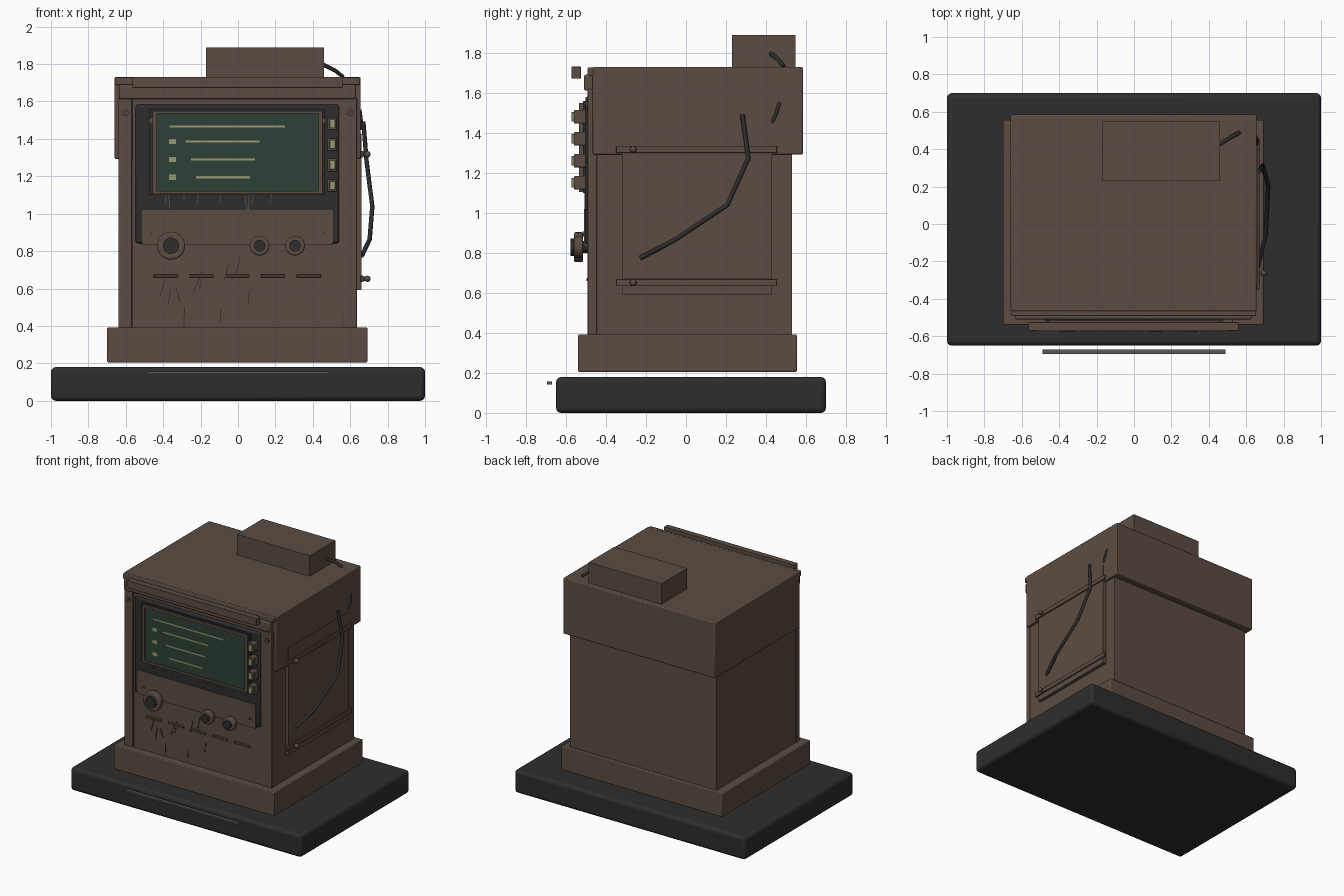
import bpy
import math
from mathutils import Vector

old = bpy.data.objects.get("Cube")
if old:
    bpy.data.objects.remove(old, do_unlink=True)


def material(name, rgb):
    m = bpy.data.materials.new(name)
    m.use_nodes = True
    m.diffuse_color = (*rgb, 1)
    m.node_tree.nodes["Principled BSDF"].inputs["Base Color"].default_value = (*rgb, 1)
    return m


BROWN = material("aged brown", (0.105, 0.073, 0.054))
DARK = material("charcoal", (0.027, 0.027, 0.027))
GREEN = material("screen green", (0.026, 0.052, 0.038))
OLIVE = material("pale olive", (0.31, 0.33, 0.16))
GREY = material("slate strip", (0.09, 0.1, 0.11))
GRIME = material("dark grime", (0.045, 0.03, 0.022))


def finish(ob, name, mat):
    ob.name = ob.data.name = name
    ob.data.materials.append(mat)
    return ob


def box(name, mat, x, y, z, bevel=0.0, segments=2):
    """Box from (min, max) pairs on each axis."""
    bpy.ops.mesh.primitive_cube_add(size=1, location=[sum(r) / 2 for r in (x, y, z)])
    ob = finish(bpy.context.object, name, mat)
    ob.scale = [r[1] - r[0] for r in (x, y, z)]
    bpy.ops.object.transform_apply(location=False, rotation=False, scale=True)
    if bevel:
        mod = ob.modifiers.new("Rounded edges", 'BEVEL')
        mod.width, mod.segments = bevel, segments
        bpy.ops.object.shade_smooth_by_angle(angle=math.radians(35))
    return ob


def disc(name, mat, x, z, radius, y_front, y_back, sides=24, bevel=0.0):
    """Cylinder that faces the front."""
    bpy.ops.mesh.primitive_cylinder_add(
        vertices=sides, radius=radius, depth=y_back - y_front,
        location=(x, (y_front + y_back) / 2, z), rotation=(math.pi / 2, 0, 0))
    ob = finish(bpy.context.object, name, mat)
    if bevel:
        mod = ob.modifiers.new("Rounded rim", 'BEVEL')
        mod.width, mod.segments = bevel, 2
    bpy.ops.object.shade_smooth_by_angle(angle=math.radians(35))
    return ob


def cable(name, mat, points, radius):
    curve = bpy.data.curves.new(name, 'CURVE')
    curve.dimensions = '3D'
    curve.bevel_depth, curve.bevel_resolution = radius, 2
    curve.use_fill_caps = True
    spline = curve.splines.new('POLY')
    spline.points.add(len(points) - 1)
    for p, co in zip(spline.points, points):
        p.co = (*co, 1)
    ob = bpy.data.objects.new(name, curve)
    bpy.context.collection.objects.link(ob)
    curve.materials.append(mat)
    return ob


def streak(name, mat, x0, z0, x1, z1, y):
    """Thin plate along a line on the front."""
    a, b = Vector((x0, z0)), Vector((x1, z1))
    d = b - a
    mid = (a + b) / 2
    ob = box(name, mat, (mid.x - 0.0025, mid.x + 0.0025), (y - 0.003, y + 0.003),
             (mid.y - d.length / 2, mid.y + d.length / 2))
    ob.rotation_euler.y = math.atan2(d.x, d.y)


# Floor slab, plinth and cabinet
box("floor_slab", DARK, (-1, 1), (-0.65, 0.7), (0, 0.18), 0.025, 3)
box("floor_strip", GREY, (-0.49, 0.488), (-0.695, -0.67), (0.143, 0.156))
box("plinth", BROWN, (-0.7, 0.692), (-0.54, 0.555), (0.205, 0.392), 0.006)
box("cabinet", BROWN, (-0.637, 0.634), (-0.455, 0.53), (0.38, 1.6))
box("front_panel", BROWN, (-0.563, 0.563), (-0.485, -0.45), (0.39, 1.61))
for side, x in (("right", -0.603), ("left", 0.6)):
    box(side + "_front_post", BROWN, (x - 0.037, x + 0.037), (-0.492, -0.445),
        (0.39, 1.62), 0.004)
    disc(side + "_post_screw", BROWN, x, 1.54, 0.018, -0.502, -0.488, 12)
    streak(side + "_post_screw_slot", GRIME, x - 0.009, 1.531, x + 0.009, 1.549, -0.502)

# Hood and roof box
box("hood", BROWN, (-0.66, 0.656), (-0.467, 0.585), (1.293, 1.73), 0.007)
box("hood_trim", BROWN, (-0.635, 0.63), (-0.51, -0.46), (1.613, 1.692), 0.008)
box("hood_lip", BROWN, (-0.655, 0.652), (-0.492, -0.46), (1.688, 1.728), 0.006)
box("awning_bar", BROWN, (-0.565, 0.56), (-0.573, -0.525), (1.672, 1.732), 0.004)
box("roof_box", BROWN, (-0.17, 0.46), (0.23, 0.547), (1.725, 1.89))

# Display and control panel
box("display_surround", DARK, (-0.547, 0.541), (-0.504, -0.47), (0.842, 1.583), 0.012)
box("screen_back", DARK, (-0.475, 0.465), (-0.515, -0.5), (1.1, 1.56))
box("screen", GREEN, (-0.436, 0.431), (-0.526, -0.505), (1.12, 1.536))
for name, x, z in (("top", (-0.458, 0.452), (1.535, 1.55)),
                   ("bottom", (-0.458, 0.452), (1.106, 1.122)),
                   ("right", (-0.458, -0.434), (1.106, 1.55)),
                   ("left", (0.43, 0.452), (1.106, 1.55))):
    box("screen_frame_" + name, BROWN, x, (-0.535, -0.505), z)
box("control_panel", BROWN, (-0.513, 0.507), (-0.51, -0.48), (0.832, 1.02))

# Lines and icons on the screen
for i, (x0, x1, z) in enumerate(((-0.365, 0.252, 1.466), (-0.28, 0.114, 1.386),
                                 (-0.25, 0.09, 1.29), (-0.225, 0.063, 1.195))):
    box(f"screen_line_{i + 1}", OLIVE, (x0, x1), (-0.531, -0.525), (z - 0.006, z + 0.006))
    if i:
        box(f"screen_icon_{i}", OLIVE, (-0.37, -0.332), (-0.531, -0.525),
            (z - 0.014, z + 0.014))

# Lit buttons beside the screen
for i in range(4):
    z = 1.481 - i * 0.11
    box(f"button_{i + 1}", BROWN, (0.479, 0.53), (-0.56, -0.5), (z - 0.034, z + 0.034), 0.004)
    box(f"button_light_{i + 1}", OLIVE, (0.489, 0.52), (-0.573, -0.555),
        (z - 0.024, z + 0.024), 0.003)

# Knobs and panel screws
for name, x, r in (("large_knob", -0.358, 0.075), ("middle_knob", 0.115, 0.053),
                   ("small_knob", 0.305, 0.053)):
    disc(name, BROWN, x, 0.829, r, -0.56, -0.515, bevel=0.008)
    disc(name + "_cap", DARK, x, 0.829, r * 0.58, -0.577, -0.55)
    disc(name + "_shaft", DARK, x, 0.829, r * 0.4, -0.52, -0.48)
for x in (-0.465, 0.458):
    disc("panel_screw", BROWN, x, 0.895, 0.012, -0.517, -0.505, 12)
    streak("panel_screw_slot", GRIME, x - 0.006, 0.889, x + 0.006, 0.901, -0.517)
    disc("screen_screw", BROWN, x, 1.497, 0.012, -0.522, -0.5, 12)

# Row of vents
for x in (-0.387, -0.195, -0.003, 0.187, 0.379):
    box("vent", BROWN, (x - 0.065, x + 0.065), (-0.497, -0.48), (0.659, 0.675), 0.003)
    box("vent_shadow", GRIME, (x - 0.065, x + 0.065), (-0.489, -0.482), (0.655, 0.66))

# Drips under the screen, then scratches on the panel below
for x0, x1, length in ((-0.39, -0.385, 0.05), (-0.37, -0.365, 0.08), (-0.29, -0.287, 0.04),
                       (-0.21, -0.22, 0.06), (-0.09, -0.1, 0.04), (0.035, 0.05, 0.09),
                       (0.06, 0.055, 0.1), (0.085, 0.07, 0.06), (0.18, 0.17, 0.05)):
    streak("drip", BROWN, x0, 1.105, x1, 1.105 - length, -0.506)
for x0, z0, x1, z1 in ((-0.39, 0.65, -0.415, 0.56), (-0.36, 0.59, -0.375, 0.51),
                       (-0.33, 0.6, -0.31, 0.53), (-0.285, 0.5, -0.29, 0.4),
                       (-0.19, 0.69, -0.24, 0.58), (-0.2, 0.64, -0.205, 0.6),
                       (-0.09, 0.49, -0.095, 0.42), (0.01, 0.77, -0.01, 0.68),
                       (-0.05, 0.73, -0.075, 0.64), (0.06, 0.59, 0.055, 0.52)):
    streak("scratch", GRIME, x0, z0, x1, z1, -0.486)

# Service hatch on the left side
box("hatch", BROWN, (0.63, 0.66), (-0.32, 0.43), (0.592, 1.43))
for z in (1.318, 0.652):
    box("hatch_strap", BROWN, (0.655, 0.67), (-0.35, 0.455), (z - 0.018, z + 0.018), 0.003)
    box("hatch_latch", BROWN, (0.665, 0.69), (-0.272, -0.256), (z - 0.012, z + 0.012))
    bpy.ops.mesh.primitive_uv_sphere_add(segments=12, ring_count=8, radius=0.017,
                                         location=(0.692, -0.264, z))
    finish(bpy.context.object, "latch_knob", BROWN)
    bpy.ops.object.shade_smooth()

# Loose cables
cable("side_cable", DARK, [(0.67, 0.282, 1.492), (0.688, 0.312, 1.275), (0.718, 0.207, 1.04),
                           (0.704, -0.06, 0.863), (0.662, -0.228, 0.775)], 0.012)
cable("roof_cable", DARK, [(0.455, 0.425, 1.797), (0.52, 0.465, 1.765), (0.562, 0.488, 1.732)],
      0.011)
cable("hood_cable", DARK, [(0.652, 0.468, 1.555), (0.66, 0.45, 1.495), (0.655, 0.43, 1.452)],
      0.009)
